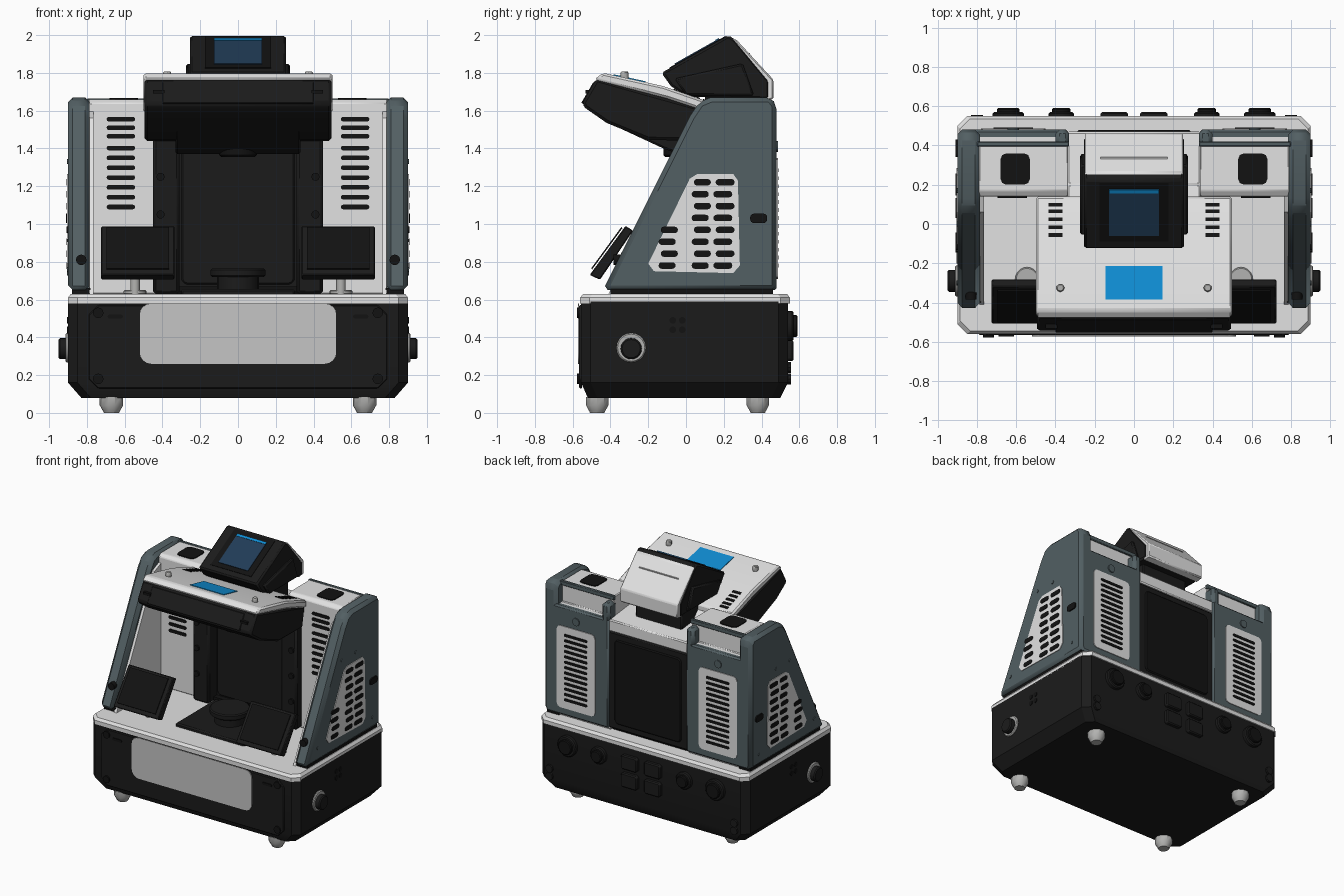
import bpy, bmesh, math
from mathutils import Vector

if "Cube" in bpy.data.objects:
    bpy.data.objects.remove(bpy.data.objects["Cube"])

COL = {"black": (0.011, 0.011, 0.011), "deep_black": (0.006, 0.006, 0.006), "white": (0.76, 0.76, 0.76),
       "light_grey": (0.56, 0.56, 0.56), "slate": (0.085, 0.115, 0.125), "metal": (0.45, 0.45, 0.44),
       "blue": (0.005, 0.27, 0.66), "navy": (0.015, 0.045, 0.095)}
MAT = {}
for n, c in COL.items():
    MAT[n] = bpy.data.materials.new(n)
    MAT[n].diffuse_color = (*c, 1)


def finish(name, bm, mat, bevel=0):
    bmesh.ops.recalc_face_normals(bm, faces=bm.faces)
    me = bpy.data.meshes.new(name)
    bm.to_mesh(me)
    bm.free()
    me.materials.append(MAT[mat])
    me.shade_smooth()
    me.set_sharp_from_angle(angle=math.radians(32))
    ob = bpy.data.objects.new(name, me)
    bpy.context.collection.objects.link(ob)
    if bevel:
        m = ob.modifiers.new("bevel", "BEVEL")
        m.width, m.segments, m.limit_method = bevel, 1, "ANGLE"
    return ob


def add_loft(bm, sections):
    rings = [[bm.verts.new(p) for p in s] for s in sections]
    n = len(rings[0])
    for a, b in zip(rings, rings[1:]):
        for i in range(n):
            bm.faces.new((a[i], a[(i + 1) % n], b[(i + 1) % n], b[i]))
    bm.faces.new(rings[0])
    bm.faces.new(rings[-1])


def place(axis, u, v, w):
    """2D point (u, v) put at distance w along the axis."""
    return {"x": (w, u, v), "y": (u, w, v), "z": (u, v, w)}[axis]


def prism(name, polys, axis, a, b, mat, bevel=0):
    """Extrude one polygon, or several into one object."""
    if not isinstance(polys[0][0], (tuple, list)):
        polys = [polys]
    bm = bmesh.new()
    for p in polys:
        add_loft(bm, [[place(axis, u, v, w) for u, v in p] for w in (a, b)])
    return finish(name, bm, mat, bevel)


def box(name, x0, x1, y0, y1, z0, z1, mat, bevel=0.01):
    return prism(name, rect(x0, x1, y0, y1), "z", z0, z1, mat, bevel)


def rect(x0, x1, y0, y1):
    return [(x0, y0), (x1, y0), (x1, y1), (x0, y1)]


def rrect(cx, cy, w, h, r, n=4):
    """Rounded rectangle outline."""
    return [(cx + sx * (w / 2 - r) + r * math.cos(q + k * math.pi / 2 / n),
             cy + sy * (h / 2 - r) + r * math.sin(q + k * math.pi / 2 / n))
            for sx, sy, q in ((1, 1, 0), (-1, 1, math.pi / 2), (-1, -1, math.pi), (1, -1, 1.5 * math.pi))
            for k in range(n + 1)]


def circle(cx, cy, r, n=20):
    return [(cx + r * math.cos(2 * math.pi * i / n), cy + r * math.sin(2 * math.pi * i / n)) for i in range(n)]


def octa(hx, y0, y1, c, z):
    return [(x, y, z) for x, y in ((-hx + c, y0), (hx - c, y0), (hx, y0 + c), (hx, y1 - c),
                                   (hx - c, y1), (-hx + c, y1), (-hx, y1 - c), (-hx, y0 + c))]


def loft(name, sections, mat, bevel=0):
    bm = bmesh.new()
    add_loft(bm, sections)
    return finish(name, bm, mat, bevel)


# ---- base cabinet
loft("base_cabinet", [octa(.83, -.52, .50, .05, .08), octa(.9, -.555, .54, .05, .16), octa(.9, -.555, .54, .05, .59)], "black")
loft("base_top", [octa(.9, -.56, .55, .05, .58), octa(.9, -.56, .55, .05, .61), octa(.885, -.545, .535, .05, .63)], "white")
prism("front_plate", rrect(0, .35, 1.58, .44, .05, 1), "y", -.566, -.55, "black", .004)
prism("front_light_panel", rrect(0, .42, 1.04, .32, .06), "y", -.573, -.566, "light_grey")
prism("front_bolts", [circle(x, z, .028, 12) for x in (-.74, .74) for z in (.18, .53)], "y", -.577, -.56, "deep_black")
prism("front_labels", [rrect(s * .65, .51, .08, .02, .008, 2) for s in (-1, 1)], "y", -.572, -.566, "deep_black")
for x in (-.67, .67):
    for y in (-.47, .38):
        loft("foot", [[(u, v, z) for u, v in circle(x, y, r, 10)] for r, z in
                      ((.04, 0), (.045, .01), (.062, .04), (.062, .085))], "metal")

# ---- rear sockets
for i, (x, r) in enumerate(((.64, .08), (.37, .065))):
    for s in (-1, 1):
        prism("rear_socket_ring", circle(s * x, .46, r), "y", .53, .57, "black", .008)
        prism("rear_socket_cap", circle(s * x, .46, r * .72), "y", .56, .59, "deep_black", .006)
prism("rear_ports", [rrect(x, z, .14, .11, .015, 2) for x in (-.1, .1) for z in (.47, .33)], "y", .53, .57, "black", .008)
prism("rear_bolts", [circle(x, z, .03, 10) for x in (-.8, .8) for z in (.18, .24)], "y", .53, .555, "black")

for s in (-1, 1):
    # ---- side knob and vents of the base
    prism("knob_ring", circle(-.29, .345, .078), "x", s * .89, s * .912, "metal", .006)
    prism("side_knob", circle(-.29, .34, .056), "x", s * .9, s * .95, "black", .008)
    prism("side_vent_dots", [circle(y, z, .018, 10) for y in (-.07, -.02) for z in (.44, .49)], "x", s * .89, s * .905, "deep_black")

    # ---- sloped side panel
    side = [(-.44, .65), (.02, 1.57), (.07, 1.645), (.13, 1.67), (.45, 1.67), (.48, 1.63), (.48, .65)]
    prism("side_panel", side, "x", s * .785, s * .9, "slate", .025)
    prism("side_liner", [(-.41, .63), (.06, 1.56), (.2, 1.62), (.2, .63)], "x", s * .765, s * .786, "white")
    prism("panel_plinth", rect(-.40, .46, .62, .66), "x", s * .78, s * .88, "deep_black")
    prism("side_grille", [(-.2, .79), (-.17, .75), (.25, .74), (.285, .78), (.275, 1.23), (.25, 1.265), (.06, 1.265),
                          (.02, 1.24)], "x", s * .896, s * .905, "white")
    holes = [rrect(y + (.012 if r % 2 else 0), .78 + r * .063, w, .034, .016, 3)
             for y, w, n in ((-.1, .09, 4), (.075, .09, 8), (.195, .1, 8)) for r in range(n)]
    prism("side_grille_holes", holes, "x", s * .9, s * .909, "deep_black")
    prism("side_latch", rrect(.385, 1.03, .09, .05, .02), "x", s * .89, s * .91, "deep_black")
    prism("panel_edge_stud", circle(s * .83, .81, .028, 12), "y", -.385, -.33, "deep_black")
    prism("panel_screw", [circle(y, z, .013, 8) for y, z in ((-.3, .76), (.38, .74), (.0, 1.33), (.17, 1.33))],
          "x", s * .89, s * .905, "slate")

    # ---- white tower with louvres
    prism("tower", [(.14, .63), (.14, 1.64), (.17, 1.66), (.41, 1.66), (.41, 1.5), (.45, 1.5), (.45, .63)],
          "x", s * .335, s * .79, "white", .006)
    rows = [1.09 + .052 * i for i in range(7)] + [1.465, 1.51, 1.555]
    prism("front_louvres", [rrect(s * .62, z, .15, .024, .01, 2) for z in rows], "y", .133, .15, "deep_black")
    prism("tower_top_hatch", rrect(s * .605, .28, .15, .16, .03, 2), "z", 1.65, 1.667, "deep_black")
    box("tower_back_frame", *sorted((s * .335, s * .88)), .43, .48, .65, 1.5, "slate", .012)
    box("tower_back_corner", *sorted((s * .33, s * .40)), .38, .48, 1.45, 1.62, "slate", .02)
    box("tower_top_trim", *sorted((s * .33, s * .8)), .395, .42, 1.63, 1.665, "slate", .005)
    prism("back_white_panel", rrect(s * .615, 1.03, .33, .64, .03, 2), "y", .475, .486, "white")
    prism("back_louvres", [rrect(s * .615, .78 + .042 * i, .2, .02, .009, 2) for i in range(13)], "y", .48, .491, "deep_black")
    prism("back_screw", circle(s * .615, 1.41, .03, 14), "y", .475, .488, "slate")

    # ---- black jambs of the work bay
    box("bay_jamb", *sorted((s * .31, s * .45)), .08, .3, .63, 1.48, "black", .015)
    prism("jamb_studs", [circle(s * .41, z, .022, 10) for z in (.85, 1.05, 1.25)], "y", .065, .09, "deep_black")

    # ---- tilted control display on a post
    x0, x1 = s * .335, s * .725
    prism("control_display", [(-.51, .73), (-.32, .99), (-.28, .965), (-.455, .705)], "x", x0, x1, "black", .006)
    prism("control_glass", [(-.4965, .76), (-.337, .978), (-.343, .983), (-.502, .765)], "x", x0 + s * .03, x1 - s * .03, "deep_black")
    prism("display_post", circle(s * .545, -.32, .025, 12), "z", .63, .85, "metal")
    prism("display_foot", circle(s * .545, -.28, .06), "z", .625, .65, "metal", .006)

# ---- centre of the bay
box("bay_wall", -.34, .34, .18, .44, .63, 1.46, "black")
prism("bay_wall_panel", rrect(0, 1.06, .6, .76, .03, 2), "y", .165, .19, "black", .008)
prism("bay_wall_rim", [rect(-.31, .31, 1.45, 1.48), rect(-.31, .31, .64, .67)], "y", .14, .2, "deep_black")
prism("back_door_frame", rect(-.35, .35, .65, 1.41), "y", .42, .465, "black", .012)
prism("back_door", rrect(0, 1.03, .58, .66, .03, 2), "y", .46, .478, "deep_black", .008)
box("work_plate", -.3, .3, -.35, .15, .62, .655, "black")
prism("turntable_stem", circle(0, -.1, .11), "z", .64, .73, "black")
prism("turntable", circle(0, -.1, .145, 28), "z", .72, .765, "black", .008)

# ---- overhanging canopy
prism("canopy_shell", [(-.475, 1.77), (-.55, 1.64), (-.535, 1.615), (-.42, 1.535), (-.2, 1.445), (.1, 1.44), (.13, 1.6)],
      "x", -.495, .495, "black", .015)
prism("canopy_front_band", [(-.49, 1.752), (-.555, 1.64), (-.53, 1.63), (-.47, 1.74)], "x", -.4, .4, "black", .004)
prism("canopy_belly", [(-.4, 1.53), (-.12, 1.40), (-.04, 1.37), (.2, 1.38), (.2, 1.5)], "x", -.33, .33, "black", .01)
prism("work_head", circle(0, -.02, .1), "z", 1.355, 1.42, "deep_black", .01)
prism("canopy_top", [(-.485, 1.765), (-.44, 1.80), (-.12, 1.73), (.14, 1.64), (.14, 1.585), (-.1, 1.665)],
      "x", -.5, .5, "white", .012)
prism("canopy_neck", [(.1, 1.64), (.2, 1.53), (.47, 1.5), (.47, 1.41), (.1, 1.41)], "x", -.34, .34, "white", .008)
top = lambda y: 1.80 - (y + .44) * .219 if y < -.12 else 1.73 - (y + .12) * .346


def canopy_plate(y0, y1):
    return [(y0, top(y0) - .004), (y1, top(y1) - .004), (y1, top(y1) + .005), (y0, top(y0) + .005)]


prism("blue_plate", canopy_plate(-.385, -.215), "x", -.145, .145, "blue")
for s in (-1, 1):
    prism("canopy_slots", [canopy_plate(y, y + .018) for y in (-.065, -.025, .015, .055, .09)], "x", s * .365, s * .435, "deep_black")
    prism("canopy_peg", circle(s * .375, -.325, .021, 12), "z", 1.76, 1.808, "metal", .006)
    prism("canopy_front_light", rect(s * .42 - .03, s * .42 + .03, 1.69, 1.71), "y", -.532, -.5, "deep_black")

# ---- top monitor
prism("monitor_body", [(-.13, 1.80), (.225, 2.0), (.26, 1.975), (.44, 1.76), (.44, 1.66), (.0, 1.675), (-.08, 1.73)],
      "x", -.255, .255, "black", .012)
prism("monitor_skirt", [(-.06, 1.77), (.3, 1.85), (.36, 1.68), (.0, 1.68)], "x", -.275, .275, "black", .01)
prism("monitor_back_cover", [(.235, 1.985), (.265, 1.978), (.462, 1.765), (.462, 1.66), (.40, 1.65), (.42, 1.76)],
      "x", -.25, .25, "white", .008)
prism("back_cover_slot", [(-.17, 1.9), (.17, 1.9), (.17, 1.906), (-.17, 1.906)], "y", .32, .34, "light_grey")
prism("monitor_stem", circle(.27, 0, .01, 4) and rect(.1, .34, 1.46, 1.69), "x", -.2, .2, "black", .01)
P, D, N = Vector((-.13, 1.80)), Vector((.355, .2)).normalized(), Vector((-.2, .355)).normalized()


def screen_plate(name, t0, t1, h, hx, mat):
    prism(name, [tuple(P + D * t + N * k) for t, k in ((t0, h - .006), (t1, h - .006), (t1, h), (t0, h))], "x", -hx, hx, mat)


screen_plate("screen_bezel", .05, .39, .004, .175, "deep_black")
screen_plate("screen", .085, .355, .009, .127, "navy")
screen_plate("screen_header", .335, .355, .012, .127, "blue")

for m in bpy.data.materials:
    if m.users and not m.is_grease_pencil:
        m.use_nodes = True
        m.node_tree.nodes["Principled BSDF"].inputs["Base Color"].default_value = m.diffuse_color
